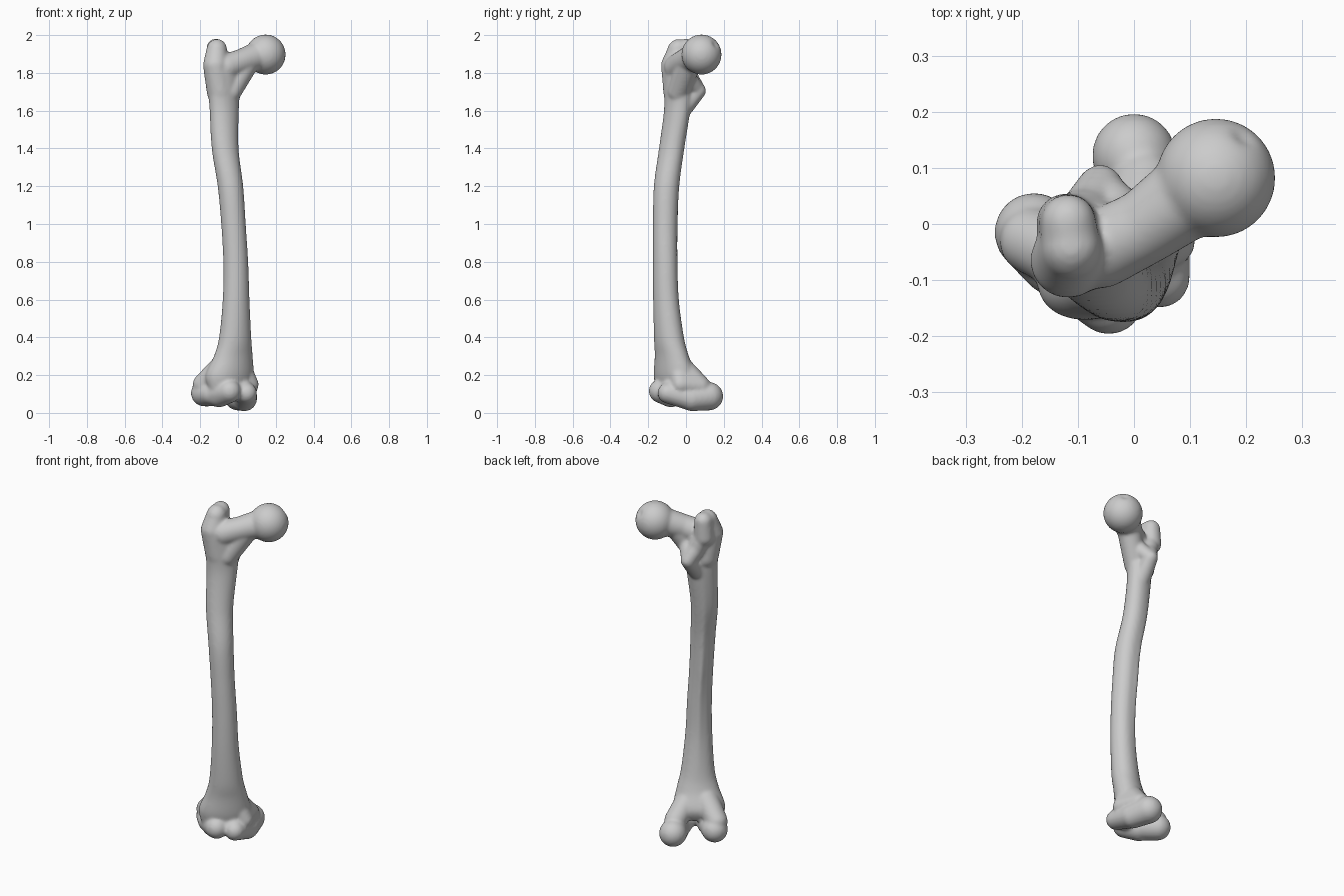
import bpy, bmesh, math
from mathutils import Vector, Matrix

cube = bpy.data.objects.get("Cube")
if cube:
    bpy.data.objects.remove(cube, do_unlink=True)

bone_grey = bpy.data.materials.new("bone_grey")
bone_grey.use_nodes = True
GREY = (0.6, 0.6, 0.6, 1)
bone_grey.diffuse_color = GREY
bone_grey.node_tree.nodes["Principled BSDF"].inputs["Base Color"].default_value = GREY

bm = bmesh.new()
TURN = math.radians(34)  # side-to-side axis of the bone


def add_part(part):
    """Append a closed part to the bone mesh."""
    bmesh.ops.recalc_face_normals(part, faces=part.faces)
    mesh = bpy.data.meshes.new("part")
    part.to_mesh(mesh)
    part.free()
    bm.from_mesh(mesh)
    bpy.data.meshes.remove(mesh)


def hull(*balls):
    """Convex skin stretched over balls given as (x, y, z, radius)."""
    part = bmesh.new()
    for x, y, z, r in balls:
        bmesh.ops.create_icosphere(part, subdivisions=4, radius=r,
                                   matrix=Matrix.Translation((x, y, z)))
    if len(balls) > 1:
        res = bmesh.ops.convex_hull(part, input=part.verts)
        junk = [g for g in res["geom_interior"] + res["geom_unused"]
                if isinstance(g, bmesh.types.BMVert)]
        bmesh.ops.delete(part, geom=list(set(junk)), context="VERTS")
    add_part(part)


def chain(*balls):
    """Tapered links through successive balls."""
    for a, b in zip(balls, balls[1:]):
        hull(a, b)


def spline(p0, p1, p2, p3, t):
    return tuple(0.5 * (2 * b + (c - a) * t + (2 * a - 5 * b + 4 * c - d) * t * t
                        + (3 * b - a - 3 * c + d) * t ** 3)
                 for a, b, c, d in zip(p0, p1, p2, p3))


def shaft(sections, sides=40, steps=8):
    """Loft of turned ellipses (z, x, y, half width, half depth) with a rear ridge."""
    pts = [sections[0]] + sections + [sections[-1]]
    rows = [spline(*pts[i:i + 4], s / steps)
            for i in range(len(pts) - 3) for s in range(steps)] + [sections[-1]]
    part = bmesh.new()
    rings = []
    for z, x, y, hu, hv in rows:
        ridge = 0.014 * max(0, 1 - abs(z - 1) / 0.65)
        ring = []
        for k in range(sides):
            a = math.tau * k / sides
            bump = ridge * math.exp(-((a - math.pi / 2) / 0.25) ** 2)
            u, v = hu * math.cos(a), hv * math.sin(a) + bump
            p = Matrix.Rotation(TURN, 2) @ Vector((u, v))
            ring.append(part.verts.new((x + p.x, y + p.y, z)))
        rings.append(ring)
    for lo, hi in zip(rings, rings[1:]):
        for k in range(sides):
            j = (k + 1) % sides
            part.faces.new((lo[k], lo[j], hi[j], hi[k]))
    part.faces.new(rings[0])
    part.faces.new(rings[-1])
    add_part(part)


# Shaft, bowed forward and flaring at the knee
shaft([
    (0.13, -0.045, -0.065, 0.125, 0.075),
    (0.20, -0.045, -0.06, 0.140, 0.095),
    (0.30, -0.025, -0.075, 0.112, 0.079),
    (0.40, -0.015, -0.09, 0.090, 0.074),
    (0.60, -0.010, -0.106, 0.073, 0.066),
    (0.80, -0.012, -0.110, 0.067, 0.064),
    (1.00, -0.024, -0.110, 0.065, 0.065),
    (1.20, -0.040, -0.103, 0.068, 0.067),
    (1.40, -0.068, -0.076, 0.074, 0.064),
    (1.60, -0.073, -0.047, 0.083, 0.063),
    (1.72, -0.073, -0.042, 0.093, 0.067),
    (1.82, -0.075, -0.042, 0.100, 0.070),
])

# Outer knuckle: rear pad, side and front lip
hull((-0.178, -0.015, 0.105, 0.071), (-0.145, -0.07, 0.10, 0.057),
     (-0.10, -0.08, 0.105, 0.07))
hull((-0.145, -0.07, 0.10, 0.055), (-0.10, -0.08, 0.10, 0.07),
     (-0.045, -0.135, 0.115, 0.062))
hull((-0.18, -0.03, 0.15, 0.06), (-0.08, -0.07, 0.24, 0.07))
# Inner knuckle: rear pad, side and front lip
hull((0.0, 0.122, 0.088, 0.075), (0.035, 0.03, 0.075, 0.066))
hull((0.035, 0.03, 0.077, 0.066), (0.045, -0.095, 0.105, 0.055))
hull((0.065, -0.03, 0.15, 0.045), (0.02, 0.07, 0.14, 0.06), (0.0, -0.04, 0.25, 0.065))
# Bridge between the front lips
hull((-0.03, -0.09, 0.12, 0.06), (0.03, -0.08, 0.12, 0.055))

# Large upper side knob with a hooked tip
chain((-0.095, -0.05, 1.70, 0.07), (-0.118, -0.065, 1.84, 0.067),
      (-0.112, -0.04, 1.925, 0.054))
chain((-0.112, -0.045, 1.92, 0.054), (-0.117, 0.004, 1.932, 0.049),
      (-0.12, 0.0, 1.84, 0.055))
# Rear crest and small rear knob
chain((-0.12, -0.005, 1.86, 0.05), (-0.085, 0.02, 1.77, 0.048),
      (-0.06, 0.064, 1.705, 0.042), (-0.065, -0.01, 1.62, 0.05))
hull((-0.06, 0.06, 1.71, 0.04), (-0.01, 0.0, 1.78, 0.05))

# Neck
chain((-0.06, -0.045, 1.83, 0.07), (0.02, -0.005, 1.86, 0.067),
      (0.11, 0.06, 1.89, 0.078))
hull((-0.04, -0.04, 1.70, 0.058), (0.045, 0.015, 1.85, 0.064))

# Ball head with a shallow pit
head = bmesh.new()
centre = Vector((0.146, 0.082, 1.897))
pit = Vector((0.5, 0.75, 0.55)).normalized()
bmesh.ops.create_icosphere(head, subdivisions=5, radius=0.106)
for v in head.verts:
    v.co *= 1 - 0.12 * math.exp(-(v.co.normalized().angle(pit) / 0.16) ** 2)
    v.co += centre
add_part(head)

# Fuse the parts into one smooth bone
mesh = bpy.data.meshes.new("thigh_bone")
bm.to_mesh(mesh)
bm.free()
mesh.materials.append(bone_grey)
bone = bpy.data.objects.new("thigh_bone", mesh)
bpy.context.collection.objects.link(bone)
fuse = bone.modifiers.new("fuse", "REMESH")
fuse.mode = "VOXEL"
fuse.voxel_size = 0.008
fuse.use_smooth_shade = True
soften = bone.modifiers.new("soften", "SMOOTH")
soften.factor = 0.5
soften.iterations = 10
